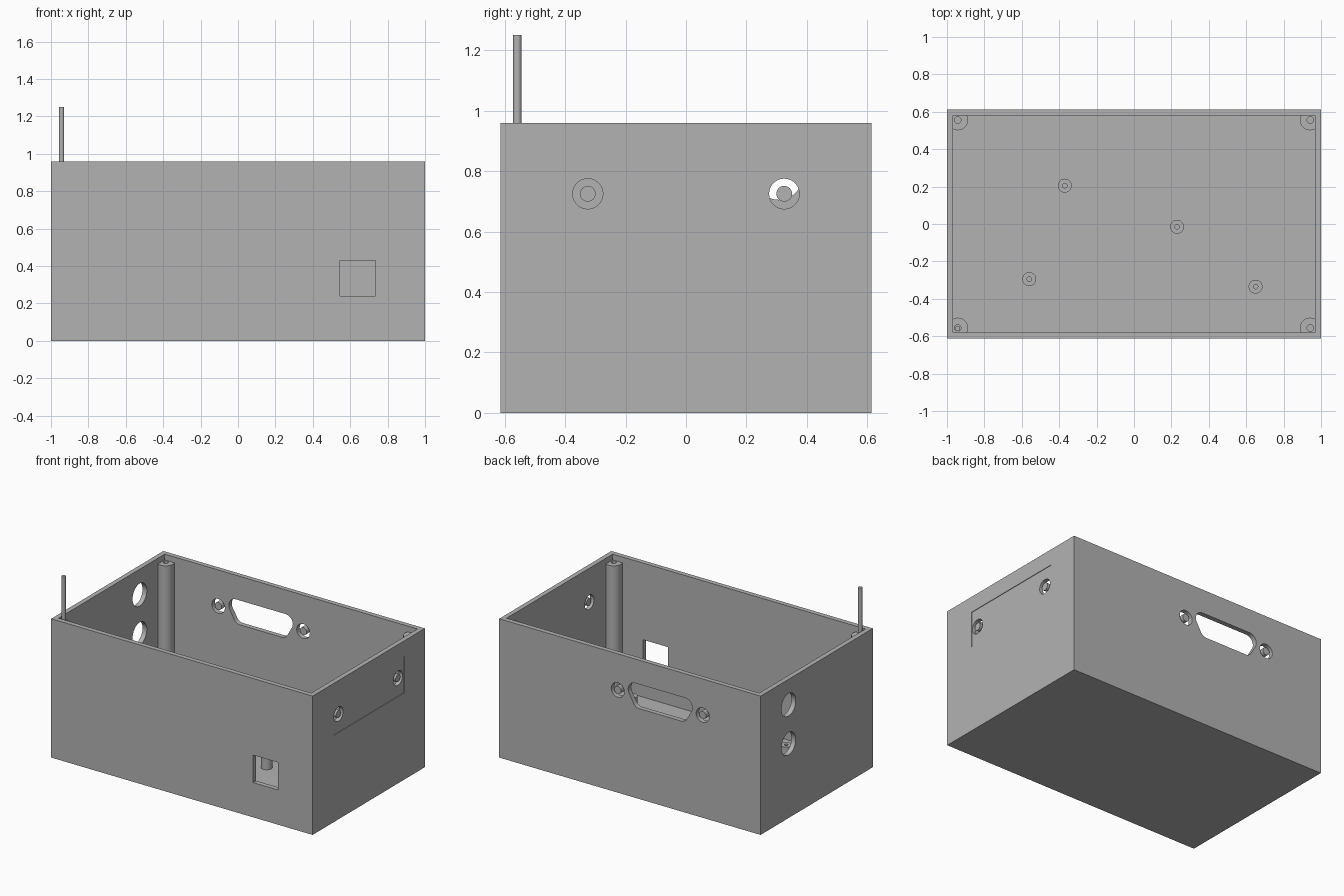
import bpy, bmesh, math
from mathutils import Matrix, Vector

cube = bpy.data.objects.get("Cube")
if cube:
    bpy.data.objects.remove(cube, do_unlink=True)

LX, LY, HEIGHT, WALL = 1.0, 0.613, 0.96, 0.033
POST_TOP = 0.92

grey = bpy.data.materials.new("plain grey")
grey.use_nodes = True
grey.diffuse_color = (0.45, 0.45, 0.45, 1)
grey.node_tree.nodes["Principled BSDF"].inputs["Base Color"].default_value = grey.diffuse_color


def finish(name, bm):
    bmesh.ops.recalc_face_normals(bm, faces=bm.faces)
    mesh = bpy.data.meshes.new(name)
    bm.to_mesh(mesh)
    bm.free()
    mesh.materials.append(grey)
    obj = bpy.data.objects.new(name, mesh)
    bpy.context.collection.objects.link(obj)
    return obj


def smooth(obj):
    bpy.ops.object.select_all(action="DESELECT")
    obj.select_set(True)
    bpy.context.view_layer.objects.active = obj
    bpy.ops.object.shade_smooth_by_angle(angle=math.radians(30))


def box(name, low, high):
    low, high = Vector(low), Vector(high)
    bm = bmesh.new()
    bmesh.ops.create_cube(bm, size=1)
    bmesh.ops.scale(bm, vec=high - low, verts=bm.verts)
    bmesh.ops.translate(bm, vec=(low + high) / 2, verts=bm.verts)
    return finish(name, bm)


def prism(name, outline, frame, depth):
    """Extrude a flat outline evenly about its plane and place it by a matrix."""
    bm = bmesh.new()
    face = bm.faces.new([bm.verts.new((a, b, -depth / 2)) for a, b in outline])
    side = bmesh.ops.extrude_face_region(bm, geom=[face])["geom"]
    moved = [v for v in side if isinstance(v, bmesh.types.BMVert)]
    bmesh.ops.translate(bm, vec=(0, 0, depth), verts=moved)
    bm.transform(frame)
    return finish(name, bm)


def lathe(name, profile, x, y, steps=40):
    bm = bmesh.new()
    verts = [bm.verts.new((r, 0, z)) for r, z in profile]
    edges = [bm.edges.new(pair) for pair in zip(verts, verts[1:])]
    bmesh.ops.spin(bm, geom=verts + edges, cent=(0, 0, 0), axis=(0, 0, 1),
                   angle=math.tau, steps=steps)
    bmesh.ops.remove_doubles(bm, verts=bm.verts, dist=1e-5)
    bmesh.ops.translate(bm, vec=(x, y, 0), verts=bm.verts)
    obj = finish(name, bm)
    smooth(obj)
    return obj


def arc(cx, cy, r, start, end, steps):
    angles = [math.radians(start + (end - start) * i / steps) for i in range(steps + 1)]
    return [(cx + r * math.cos(a), cy + r * math.sin(a)) for a in angles]


def circle(r, cx=0.0):
    return arc(cx, 0, r, 0, 360, 40)[:-1]


def connector_outline():
    """Rounded trapezoid, wide at the top."""
    right = arc(0.16, -0.035, 0.05, -90, -25, 8) + arc(0.19, 0.028, 0.055, -25, 90, 12)
    return right + [(-a, b) for a, b in reversed(right)]


def cut(target, cutter):
    cutter.hide_render = True
    mod = target.modifiers.new("cut", "BOOLEAN")
    mod.operation, mod.solver, mod.object = "DIFFERENCE", "EXACT", cutter
    bpy.context.view_layer.objects.active = target
    bpy.ops.object.modifier_apply(modifier=mod.name)
    bpy.data.objects.remove(cutter, do_unlink=True)


# Matrices for drawing on the side walls and on the back wall
def side_frame(x, y, z):
    return Matrix(((0, 0, 1, x), (1, 0, 0, y), (0, 1, 0, z), (0, 0, 0, 1)))


def back_frame(x, y, z):
    return Matrix(((1, 0, 0, x), (0, 0, -1, y), (0, 1, 0, z), (0, 0, 0, 1)))


# Open box
case = box("case", (-LX, -LY, 0), (LX, LY, HEIGHT))
cut(case, box("cavity", (WALL - LX, WALL - LY, WALL), (LX - WALL, LY - WALL, HEIGHT + 0.2)))

# Shallow panel recess on the left wall, square window in the front wall
cut(case, box("panel_recess", (LX - 0.004, -0.38, 0.6), (LX + 0.1, 0.39, 0.85)))
cut(case, box("window", (0.545, -LY - 0.1, 0.24), (0.735, -LY + 0.1, 0.43)))

# Connector openings with ring-shaped screw holes around loose plugs
walls = {"side": side_frame(LX - WALL / 2, 0, 0.725),
         "back": back_frame(-0.232, LY - WALL / 2, 0.71)}
for label, frame in walls.items():
    cut(case, prism("connector_cut", connector_outline(), frame, 0.15))
    for sign in (-1, 1):
        cut(case, prism("screw_cut", circle(0.05, sign * 0.325), frame, 0.15))
        thick = WALL - 0.008 if label == "side" else WALL
        smooth(prism(label + "_screw_plug", circle(0.026, sign * 0.325), frame, thick))

# Two round cable holes in the right wall
for z in (0.783, 0.514):
    cut(case, prism("cable_cut", circle(0.078), side_frame(-LX, 0.307, z), 0.2))
smooth(case)

# Corner posts with screw holes
for sx in (-1, 1):
    for sy in (-1, 1):
        lathe("corner_post", [(0, 0.01), (0.055, 0.01), (0.055, POST_TOP), (0.017, POST_TOP),
                              (0.017, 0.62), (0, 0.62)], sx * 0.942, sy * 0.556)

# Thin rod standing in one post
lathe("rod", [(0, 0.62), (0.014, 0.62), (0.014, 1.25), (0, 1.25)], -0.943, -0.558, 24)

# Circuit board standoffs on the floor
for x, y in ((-0.37, 0.205), (0.23, -0.015), (-0.56, -0.295), (0.65, -0.335)):
    lathe("standoff", [(0, 0.02), (0.037, 0.02), (0.037, 0.16), (0.012, 0.16),
                       (0.012, 0.05), (0, 0.05)], x, y)
